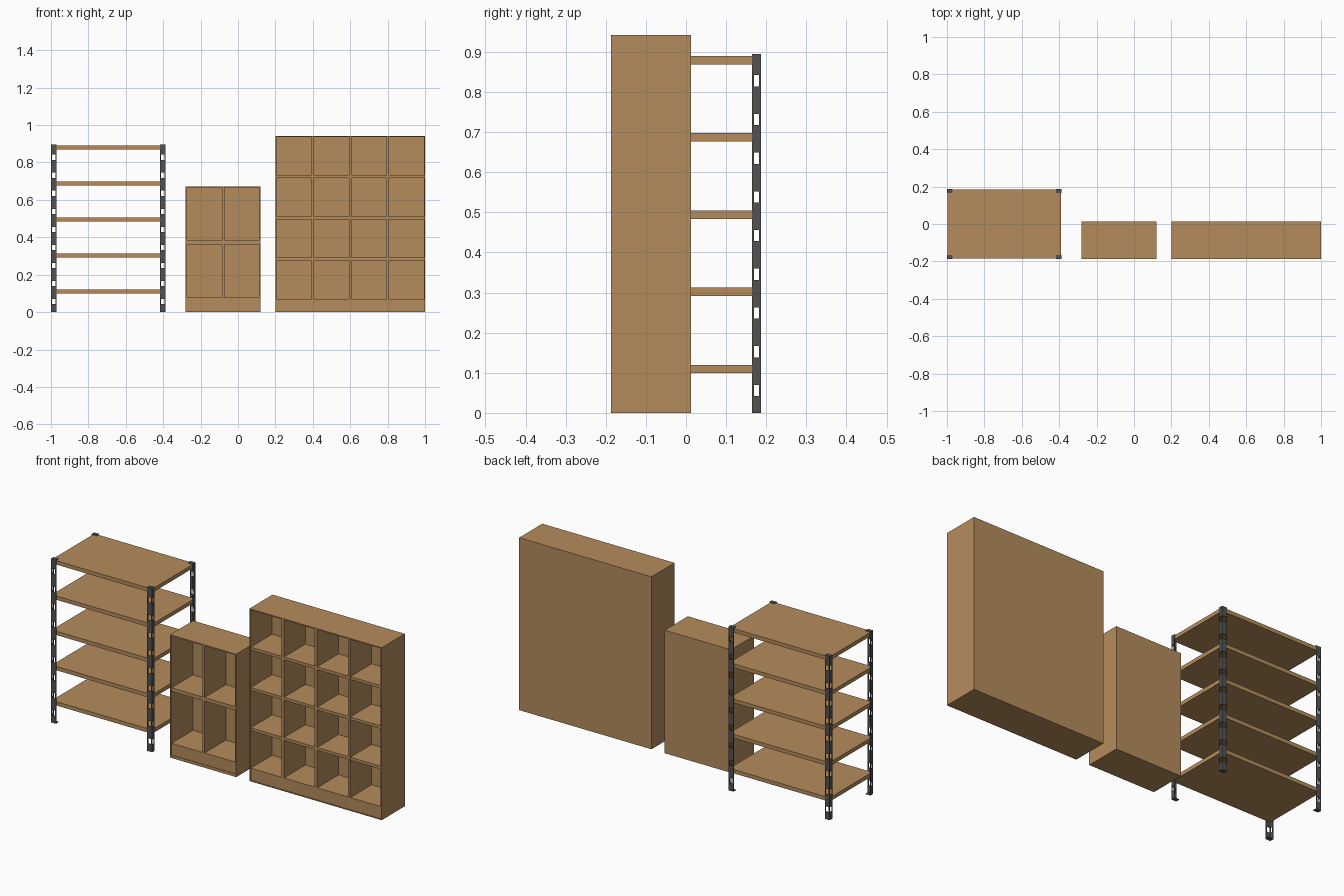
import bpy, bmesh
from mathutils import Vector

cube = bpy.data.objects.get("Cube")
if cube:
    bpy.data.objects.remove(cube)


def material(name, colour):
    mat = bpy.data.materials.new(name)
    mat.use_nodes = True
    mat.diffuse_color = (*colour, 1)
    node = next(n for n in mat.node_tree.nodes if n.type == 'BSDF_PRINCIPLED')
    node.inputs["Base Color"].default_value = (*colour, 1)
    return mat


WOOD = material("warm wood", (0.46, 0.265, 0.108))
STEEL = material("dark steel", (0.085, 0.085, 0.088))


def add_object(name, bm, mat, origin=(0, 0, 0)):
    bmesh.ops.recalc_face_normals(bm, faces=bm.faces)
    mesh = bpy.data.meshes.new(name)
    bm.to_mesh(mesh)
    bm.free()
    mesh.materials.append(mat)
    obj = bpy.data.objects.new(name, mesh)
    obj.location = origin
    bpy.context.collection.objects.link(obj)
    return obj


def box(name, low, high, mat, origin=(0, 0, 0)):
    low, high = Vector(low), Vector(high)
    bm = bmesh.new()
    bmesh.ops.create_cube(bm, size=1)
    bmesh.ops.scale(bm, vec=high - low, verts=bm.verts)
    bmesh.ops.translate(bm, vec=(low + high) / 2, verts=bm.verts)
    return add_object(name, bm, mat, origin)


def mirror_to_corners(obj):
    mod = obj.modifiers.new("corners", 'MIRROR')
    mod.use_axis = (True, True, False)
    mod.use_mirror_merge = False


# Cubby cabinets
FRONT, BACK = -0.187, 0.0125


def cabinet(name, left, right, height, columns, rows, base, plinth, wall, divider, shelf):
    inner_back = BACK - 0.012
    l, r = left + wall, right - wall
    box(name + "_left_side", (left, FRONT, 0), (l, BACK, height), WOOD)
    box(name + "_right_side", (r, FRONT, 0), (right, BACK, height), WOOD)
    box(name + "_top", (l, FRONT, height - wall), (r, BACK, height), WOOD)
    box(name + "_back", (l, inner_back, 0), (r, BACK, height - wall), WOOD)
    box(name + "_bottom", (l, FRONT, 0), (r, inner_back, plinth), WOOD)
    box(name + "_kickboard", (l, FRONT + 0.003, plinth), (r, inner_back, base), WOOD)
    ceiling = height - wall
    cell_w = (r - l - divider * (columns - 1)) / columns
    cell_h = (ceiling - base - shelf * (rows - 1)) / rows
    for i in range(1, columns):
        x = l + i * cell_w + (i - 1) * divider
        box(f"{name}_divider_{i}", (x, FRONT + 0.002, base),
            (x + divider, inner_back, ceiling), WOOD)
    for j in range(1, rows):
        z = base + j * cell_h + (j - 1) * shelf
        box(f"{name}_shelf_{j}", (l, FRONT + 0.003, z), (r, inner_back, z + shelf), WOOD)


cabinet("small_cabinet", -0.28, 0.12, 0.672, 2, 2, 0.079, 0.015, 0.007, 0.013, 0.02)
cabinet("large_cabinet", 0.2, 1.0, 0.9425, 4, 4, 0.071, 0.005, 0.006, 0.015, 0.016)

# Metal rack, built around its own centre
RACK = (-0.694, 0, 0)
HX, HY, TOP = 0.306, 0.187, 0.895
FX, FY, GAUGE = 0.03, 0.022, 0.003

for k in range(5):
    z = 0.099 + k * 0.1925
    box(f"rack_shelf_{k + 1}", (-HX + GAUGE, -HY + GAUGE, z),
        (HX - GAUGE, HY - GAUGE, z + 0.021), WOOD, RACK)

# Slotted angle posts: an L-shaped sheet with slots left open, then thickened
path = [(HX - FX, HY), (HX - FX * 0.8, HY), (HX - FX * 0.2, HY), (HX, HY),
        (HX, HY - FY * 0.2), (HX, HY - FY * 0.8), (HX, HY - FY)]
levels = [0]
for k in range(9):
    slot = 0.042 + k * 0.0965
    levels += [slot, slot + 0.028]
levels.append(TOP)

bm = bmesh.new()
grid = [[bm.verts.new((x, y, z)) for x, y in path] for z in levels]
for row in range(len(levels) - 1):
    for col in range(len(path) - 1):
        if row % 2 and col in (1, 4):
            continue
        a, b = grid[row], grid[row + 1]
        bm.faces.new((a[col], a[col + 1], b[col + 1], b[col]))
posts = add_object("rack_posts", bm, STEEL, RACK)
# Make every face point outward so the thickness grows inward
for poly in posts.data.polygons:
    if poly.normal.x + poly.normal.y < 0:
        poly.flip()
solid = posts.modifiers.new("gauge", 'SOLIDIFY')
solid.thickness = GAUGE
solid.offset = -1
solid.use_even_offset = True
mirror_to_corners(posts)

# Cap and foot plates closing the posts
for name, z in (("rack_foot_plates", 0), ("rack_cap_plates", TOP - GAUGE)):
    plates = box(name, (HX - FX, HY - FY, z), (HX, HY, z + GAUGE), STEEL, RACK)
    mirror_to_corners(plates)
